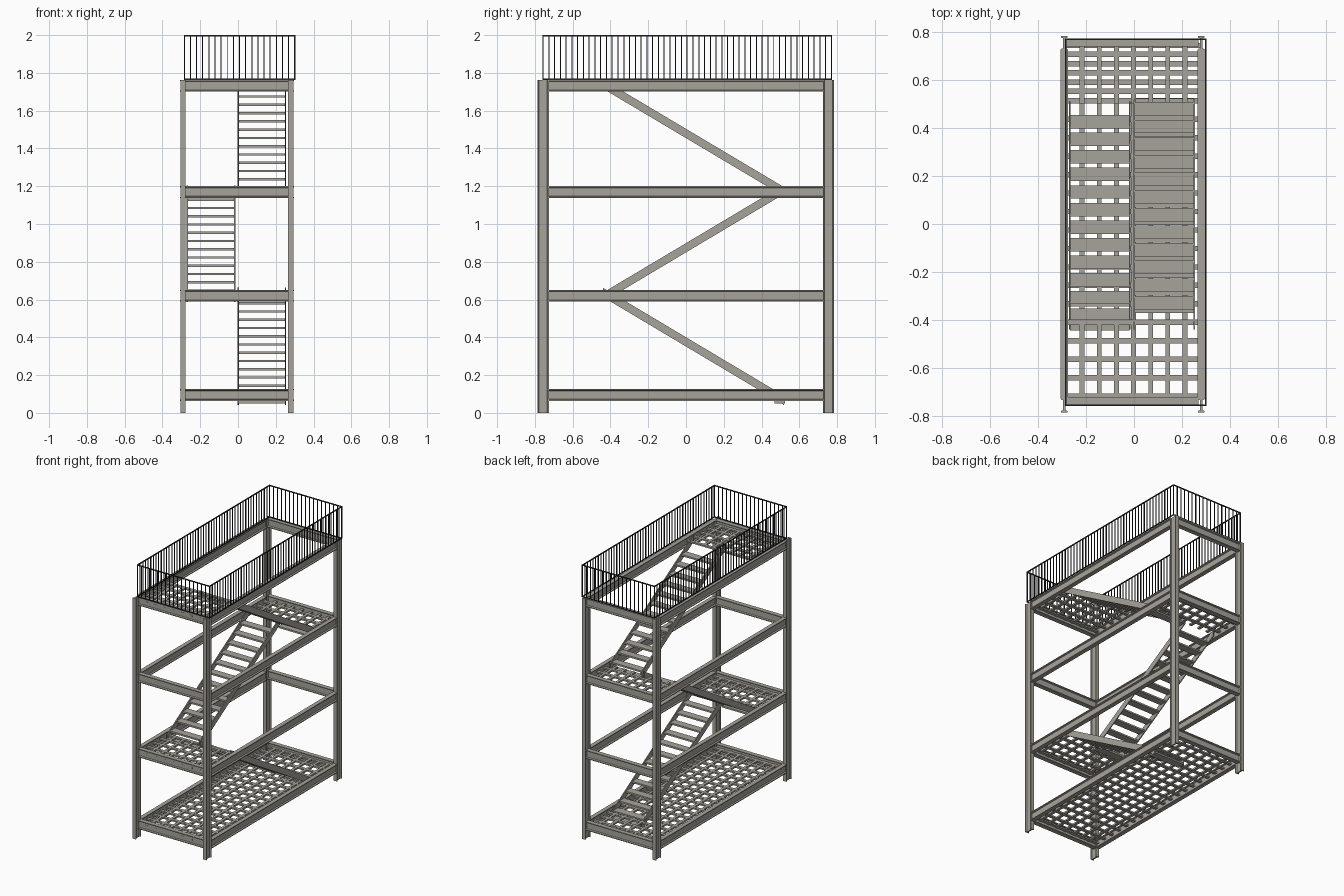
import bpy, bmesh
from mathutils import Vector

if "Cube" in bpy.data.objects:
    bpy.data.objects.remove(bpy.data.objects["Cube"])


def material(name, rgb):
    m = bpy.data.materials.new(name)
    m.diffuse_color = (*rgb, 1)
    m.use_nodes = True
    m.node_tree.nodes["Principled BSDF"].inputs["Base Color"].default_value = m.diffuse_color
    return m


STEEL = material("warm grey steel", (0.385, 0.37, 0.325))
BLACK = material("black railing", (0.022, 0.023, 0.025))


def finish(name, bm, mat):
    bmesh.ops.recalc_face_normals(bm, faces=bm.faces[:])
    me = bpy.data.meshes.new(name)
    bm.to_mesh(me)
    bm.free()
    me.materials.append(mat)
    ob = bpy.data.objects.new(name, me)
    bpy.context.collection.objects.link(ob)
    return ob


def prism(bm, pts, vec):
    """Extrude a closed profile along a vector."""
    f = bm.faces.new([bm.verts.new(p) for p in pts])
    ext = bmesh.ops.extrude_face_region(bm, geom=[f], use_keep_orig=True)
    moved = [g for g in ext["geom"] if isinstance(g, bmesh.types.BMVert)]
    bmesh.ops.translate(bm, verts=moved, vec=vec)


def box(bm, x0, x1, y0, y1, z0, z1):
    prism(bm, [(x0, y0, z0), (x1, y0, z0), (x1, y1, z0), (x0, y1, z0)], (0, 0, z1 - z0))


def h_beam(name, start, end, wide, deep, w, d, t=0.006, web=0.011):
    """H section: flanges span 'wide', web spans 'deep'."""
    a, b = w / 2, d / 2
    h = web / 2
    half = [(-a, -b), (a, -b), (a, -b + t), (h, -b + t + 0.003), (h, b - t - 0.003), (a, b - t)]
    prof = half + [(-u, -v) for u, v in half]
    s, e = Vector(start), Vector(end)
    bm = bmesh.new()
    prism(bm, [s + Vector(wide) * u + Vector(deep) * v for u, v in prof], e - s)
    return finish(name, bm, STEEL)


X, Y, Z = (1, 0, 0), (0, 1, 0), (0, 0, 1)
LEVELS = [0.126, 0.651, 1.2, 1.763]          # beam tops
XL, XR, YF, YB = -0.291, 0.28, -0.756, 0.754

# Corner columns
for sx, x in (("left", XL), ("right", XR)):
    for sy, y in (("front", YF), ("back", YB)):
        h_beam(f"{sy}_{sx}_column", (x, y, 0), (x, y, 1.763), X, Y, 0.028, 0.06)

# Perimeter beams on every level
for i, top in enumerate(LEVELS):
    z = top - 0.031
    for s, x in (("left", XL), ("right", XR)):
        h_beam(f"{s}_beam_{i}", (x, YF + 0.027, z), (x, YB - 0.027, z), X, Z, 0.031, 0.062)
    for s, y in (("front", -0.738), ("back", 0.757)):
        h_beam(f"{s}_beam_{i}", (XL + 0.01, y, z), (XR - 0.01, y, z), Y, Z, 0.033, 0.062)


# Grated floor and landings
def grating(name, y0, y1, z, first_row):
    bm = bmesh.new()
    for k in range(9):
        x = -0.288 + 0.0715 * k
        if XL + 0.01 < x < XR - 0.005:
            box(bm, x - 0.01, x + 0.01, y0, y1, z - 0.006, z + 0.006)
    y = first_row
    while y < y1:
        if y > y0:
            box(bm, XL, XR, y - 0.011, y + 0.011, z - 0.0055, z + 0.0055)
        y += 0.077
    finish(name, bm, STEEL)


grating("ground_grating", -0.745, 0.76, LEVELS[0] - 0.03, -0.718)
grating("lower_landing_grating", -0.745, -0.40, LEVELS[1] - 0.03, -0.718)
grating("middle_landing_grating", 0.50, 0.76, LEVELS[2] - 0.03, 0.554)
grating("top_landing_grating", -0.745, -0.40, LEVELS[3] - 0.03, -0.718)


# Stair flights: sloped stringers with flat treads between
def stairs(name, x0, x1, ya, za, yb, zb, tread_z):
    bm = bmesh.new()
    v = 0.0245
    for x in (x0, x1 - 0.007):
        prism(bm, [(x, ya, za - v), (x, yb, zb - v), (x, yb, zb + v), (x, ya, za + v)],
              (0.007, 0, 0))
    for k in range(13):
        z = tread_z + 0.0437 * k
        f = max(0.025, (z - za) / (zb - za))
        y = ya + (yb - ya) * f
        box(bm, x0 + 0.004, x1 - 0.004, y - 0.028, y + 0.028, z - 0.006, z + 0.006)
    finish(name, bm, STEEL)


stairs("lower_stairs", -0.003, 0.255, 0.52, 0.066, -0.44, 0.638, 0.056)
stairs("middle_stairs", -0.272, -0.014, -0.44, 0.612, 0.51, 1.178, 0.604)
stairs("upper_stairs", -0.003, 0.255, 0.52, 1.170, -0.44, 1.741, 1.15)

# Railing around the top
RX0, RX1, RY0, RY1 = -0.284, 0.3, -0.757, 0.77
Z0, Z1, R = 1.763, 2.0, 0.0032


def rail(name, a, b, n):
    bm = bmesh.new()
    lo = [min(a[i], b[i]) - R for i in (0, 1)]
    hi = [max(a[i], b[i]) + R for i in (0, 1)]
    for z0, z1 in ((Z0, Z0 + 0.006), (Z1 - 0.007, Z1)):
        box(bm, lo[0], hi[0], lo[1], hi[1], z0, z1)
    for k in range(n + 1):
        x = a[0] + (b[0] - a[0]) * k / n
        y = a[1] + (b[1] - a[1]) * k / n
        r = R if k in (0, n) else 0.0026
        box(bm, x - r, x + r, y - r, y + r, Z0, Z1 - 0.004)
    finish(name, bm, BLACK)


rail("front_railing", (RX0, RY0), (RX1, RY0), 18)
rail("back_railing", (RX0, RY1), (RX1, RY1), 18)
rail("left_railing", (RX0, RY0), (RX0, RY1), 50)
rail("right_railing", (RX1, RY0), (RX1, RY1), 50)
